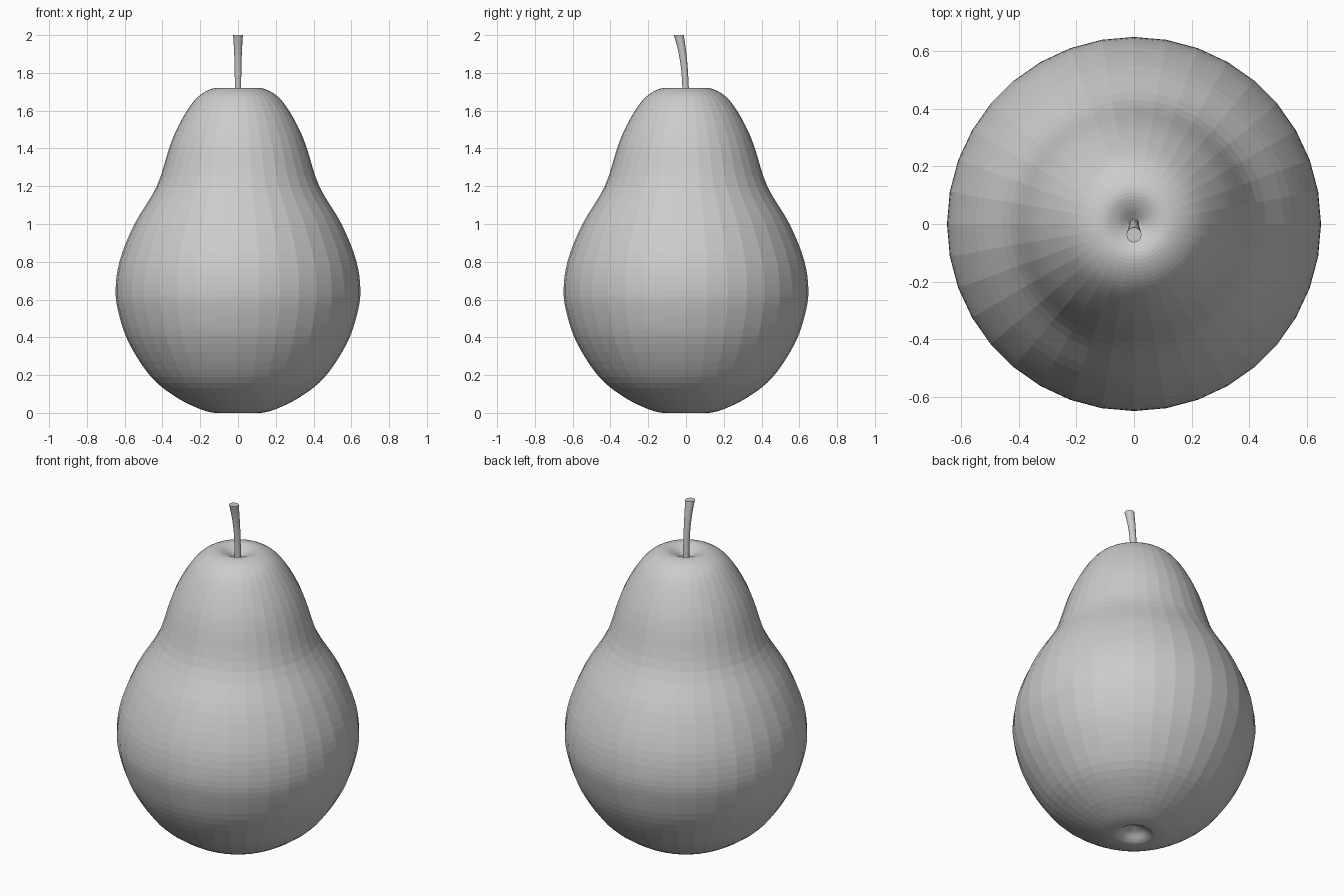
import bpy, bmesh, math
from mathutils import Vector

cube = bpy.data.objects.get("Cube")
if cube:
    bpy.data.objects.remove(cube, do_unlink=True)

grey = bpy.data.materials.new("plain grey")
grey.use_nodes = True
grey.diffuse_color = (0.6, 0.6, 0.6, 1)
grey.node_tree.nodes["Principled BSDF"].inputs["Base Color"].default_value = (0.6, 0.6, 0.6, 1)


def smooth_path(points, steps):
    """Catmull-Rom curve through the given points."""
    pts = [Vector(p) for p in points]
    pts = [2 * pts[0] - pts[1]] + pts + [2 * pts[-1] - pts[-2]]
    path = []
    for a, b, c, d in zip(pts, pts[1:], pts[2:], pts[3:]):
        for i in range(steps):
            t = i / steps
            path.append(0.5 * (2 * b + (c - a) * t + (2 * a - 5 * b + 4 * c - d) * t ** 2
                               + (3 * b - a - 3 * c + d) * t ** 3))
    return path + [pts[-2]]


def skin_rings(name, rings, sides):
    """Closed tube through horizontal rings of (radius, y offset, height)."""
    bm = bmesh.new()
    loops = []
    for r, y, z in rings:
        angles = [2 * math.pi * i / sides for i in range(sides)]
        loops.append([bm.verts.new((r * math.cos(a), y + r * math.sin(a), z)) for a in angles])
    for low, high in zip(loops, loops[1:]):
        for i in range(sides):
            j = (i + 1) % sides
            bm.faces.new((low[i], low[j], high[j], high[i]))
    bm.faces.new(loops[0][::-1])
    bm.faces.new(loops[-1])
    mesh = bpy.data.meshes.new(name)
    bm.to_mesh(mesh)
    bm.free()
    mesh.materials.append(grey)
    obj = bpy.data.objects.new(name, mesh)
    bpy.context.collection.objects.link(obj)
    return obj


# Fruit body: turned profile of (radius, height), dimpled at both ends
profile = [(0.01, 0.05), (0.05, 0.035), (0.085, 0.008), (0.12, 0.0), (0.2, 0.02),
           (0.33, 0.085), (0.46, 0.19), (0.575, 0.365), (0.63, 0.52), (0.648, 0.65),
           (0.625, 0.81), (0.548, 1.0), (0.43, 1.2), (0.365, 1.4), (0.325, 1.5),
           (0.27, 1.6), (0.22, 1.665), (0.165, 1.705), (0.11, 1.72), (0.06, 1.705),
           (0.01, 1.67)]
skin_rings("pear_body", [(r, 0, z) for r, z in smooth_path(profile, 4)], 36)

# Stem: widens and leans forward towards a flat cut top
stem = [(0.018, 0.0, 1.66), (0.017, -0.003, 1.74), (0.018, -0.009, 1.83),
        (0.021, -0.021, 1.92), (0.026, -0.038, 2.0)]
skin_rings("stem", smooth_path(stem, 3), 16)
